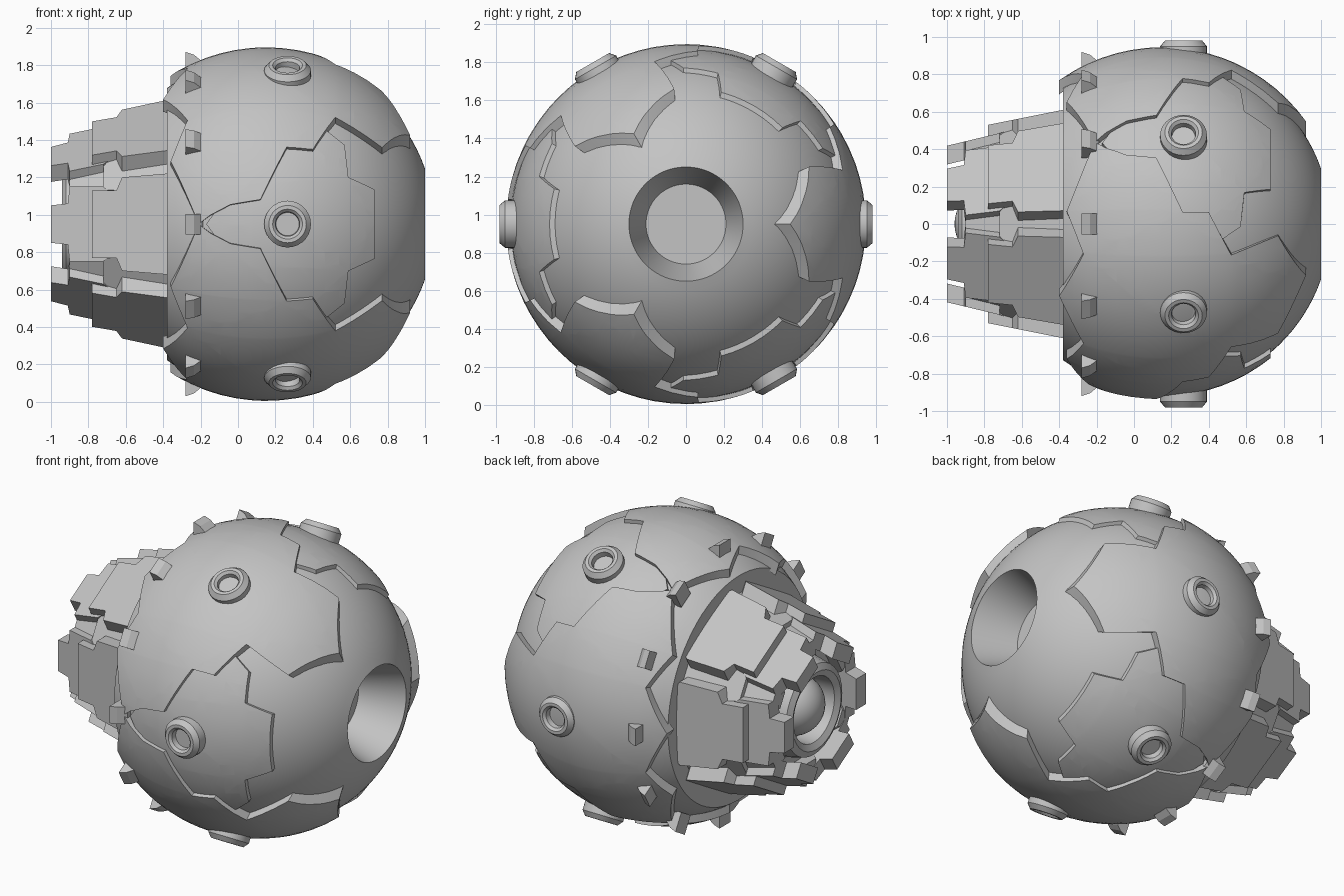
import bpy, bmesh, math
from math import radians, sin, cos, asin, sqrt
from mathutils import Matrix, Vector

cube = bpy.data.objects.get("Cube")
if cube:
    bpy.data.objects.remove(cube, do_unlink=True)

CX, CZ = 0.15, 0.95          # centre of the ball
BASE, PLATE, ARMOUR, INNER = 0.9, 0.922, 0.945, 0.885

grey = bpy.data.materials.new("plain_grey")
grey.use_nodes = True
grey.diffuse_color = (0.55, 0.55, 0.55, 1)
bsdf = next(n for n in grey.node_tree.nodes if n.type == 'BSDF_PRINCIPLED')
bsdf.inputs["Base Color"].default_value = (0.55, 0.55, 0.55, 1)


def around(deg):
    """Turn about the long axis of the ball; zero points to the back."""
    return Matrix.Translation((0, 0, CZ)) @ Matrix.Rotation(radians(deg), 4, 'X')


def finish(name, bm, matrix, smooth=True):
    bmesh.ops.recalc_face_normals(bm, faces=bm.faces)
    mesh = bpy.data.meshes.new(name)
    bm.to_mesh(mesh)
    bm.free()
    mesh.materials.append(grey)
    if smooth:
        for poly in mesh.polygons:
            poly.use_smooth = True
        mesh.set_sharp_from_angle(angle=radians(28))
    obj = bpy.data.objects.new(name, mesh)
    obj.matrix_world = matrix
    bpy.context.collection.objects.link(obj)
    return obj


def lathe(name, profile, segments, matrix):
    """Revolve (height, radius) points about local z."""
    bm = bmesh.new()
    verts = [bm.verts.new((r, 0, h)) for h, r in profile]
    edges = [bm.edges.new(pair) for pair in zip(verts, verts[1:])]
    bmesh.ops.spin(bm, geom=verts + edges, cent=(0, 0, 0), axis=(0, 0, 1),
                   angle=2 * math.pi, steps=segments)
    bmesh.ops.remove_doubles(bm, verts=bm.verts, dist=0.0005)
    return finish(name, bm, matrix)


def mirrored(half):
    """Close a half outline whose first and last points lie on the mirror line."""
    return half + [(-a, x) for a, x in reversed(half) if a]


def shell_plate(name, half, radius, matrix):
    """Curved plate from an outline of (angle, x) points, laid on the ball."""
    bm = bmesh.new()
    flat = [(a, math.degrees(asin((x - CX) / radius)), 0) for a, x in mirrored(half)]
    bm.faces.new([bm.verts.new(p) for p in flat])
    bmesh.ops.triangulate(bm, faces=bm.faces)
    for axis in (Vector((1, 0, 0)), Vector((0, 1, 0))):
        for k in range(-14, 15):
            bmesh.ops.bisect_plane(bm, geom=bm.verts[:] + bm.edges[:] + bm.faces[:],
                                   plane_co=axis * (k * 5 + 0.01), plane_no=axis)
    for v in bm.verts:
        turn, lat = radians(v.co.x), radians(v.co.y)
        dx = radius * sin(lat)
        r = sqrt(INNER ** 2 - dx ** 2)
        v.co = (CX + dx, r * cos(turn), r * sin(turn))
    out = bmesh.ops.extrude_face_region(bm, geom=bm.faces[:])["geom"]
    for v in out:
        if isinstance(v, bmesh.types.BMVert):
            grow = sqrt(radius ** 2 - (v.co.x - CX) ** 2) / math.hypot(v.co.y, v.co.z)
            v.co.y *= grow
            v.co.z *= grow
    return finish(name, bm, matrix)


def shard(name, half, start, slope, thick, matrix):
    """Flat jagged slab leaning in towards the rear; half holds (x, half width)."""
    bm = bmesh.new()
    outline = half + [(x, -w) for x, w in reversed(half)]
    def lean(x):
        return start + slope * (x - half[0][0])
    bm.faces.new([bm.verts.new((x, lean(x), w)) for x, w in outline])
    out = bmesh.ops.extrude_face_region(bm, geom=bm.faces[:])["geom"]
    bmesh.ops.translate(bm, verts=[v for v in out if isinstance(v, bmesh.types.BMVert)],
                        vec=(0, -thick, 0))
    return finish(name, bm, matrix, smooth=False)


# Core ball with a tapered socket in one end and an open rear
lay = around(0) @ Matrix.Rotation(radians(90), 4, 'Y')
first, last = -0.53, sqrt(BASE ** 2 - 0.3 ** 2)
low, high = asin(first / BASE), asin(last / BASE)
core = [(-0.8, 0), (-0.8, 0.36), (-0.4, 0.42), (-0.36, 0.6)]
for i in range(33):
    t = low + (high - low) * i / 32
    core.append((CX + BASE * sin(t), BASE * cos(t)))
core += [(0.72, 0.21), (0.72, 0)]
lathe("core_ball", core, 80, lay)

# Rear lens and its ring
lens = [(-0.77 - 0.19 * sin(radians(a)), 0.19 * cos(radians(a))) for a in range(0, 91, 10)]
lathe("rear_lens", lens, 32, lay)
lathe("rear_ring", [(-0.78, 0.32), (-0.92, 0.29), (-0.94, 0.25), (-0.92, 0.21), (-0.78, 0.2)],
      32, lay)

# Three raised armour plates alternating with three thin ones
armour = [(0, 0.92), (25, 0.77), (19, 0.52), (34, 0.4), (34, 0.26), (52, 0.12),
          (53.5, -0.04), (57, -0.15), (60, -0.21), (35, -0.36), (19, -0.27), (0, -0.4)]
thin = [(0, 0.73), (15, 0.73), (18, 0.59), (31, 0.57), (36, 0.46), (36, 0.24),
        (12, 0.08), (8, -0.08), (0, -0.17)]
for i in range(3):
    shell_plate(f"armour_plate_{i + 1}", armour, ARMOUR, around(120 * i))
    shell_plate(f"thin_plate_{i + 1}", thin, PLATE, around(120 * i + 60))

# Round ports, and the jagged rear slabs in rings of six
port = [(0.86, 0.125), (0.95, 0.125), (0.98, 0.1), (0.98, 0.08), (0.965, 0.065),
        (0.93, 0.062), (0.93, 0)]
long_slab = [(-0.33, 0.2), (-0.38, 0.27), (-0.62, 0.25), (-0.65, 0.18), (-0.78, 0.18)]
tip_slab = [(-0.66, 0.15), (-0.72, 0.2), (-0.9, 0.2), (-0.91, 0.11), (-1, 0.1)]
gap_slab = [(-0.34, 0.14), (-0.6, 0.16), (-0.63, 0.1), (-0.72, 0.08)]
gap_tip = [(-0.62, 0.12), (-0.84, 0.11), (-0.9, 0.05)]
for i in range(6):
    turn = around(60 * i)
    lathe(f"port_{i + 1}", port, 28,
          turn @ Matrix.Translation((0.265, 0, 0)) @ Matrix.Rotation(radians(-90), 4, 'X'))
    shard(f"long_slab_{i + 1}", long_slab, 0.62, 0.2, 0.11, turn)
    shard(f"tip_slab_{i + 1}", tip_slab, 0.5, 0.24, 0.1, turn)
    between = around(60 * i + 30)
    shard(f"gap_slab_{i + 1}", gap_slab, 0.6, 0.24, 0.12, between)
    shard(f"gap_tip_{i + 1}", gap_tip, 0.5, 0.22, 0.1, between)

# Twelve wedge studs round the rear rim
for i in range(12):
    bm = bmesh.new()
    side = [(-0.28, 0.8), (-0.28, 0.92), (-0.235, 0.905), (-0.187, 0.865), (-0.187, 0.8)]
    bm.faces.new([bm.verts.new((x, r, -0.055)) for x, r in side])
    out = bmesh.ops.extrude_face_region(bm, geom=bm.faces[:])["geom"]
    bmesh.ops.translate(bm, verts=[v for v in out if isinstance(v, bmesh.types.BMVert)],
                        vec=(0, 0, 0.11))
    finish(f"rim_stud_{i + 1}", bm, around(30 * i), smooth=False)
